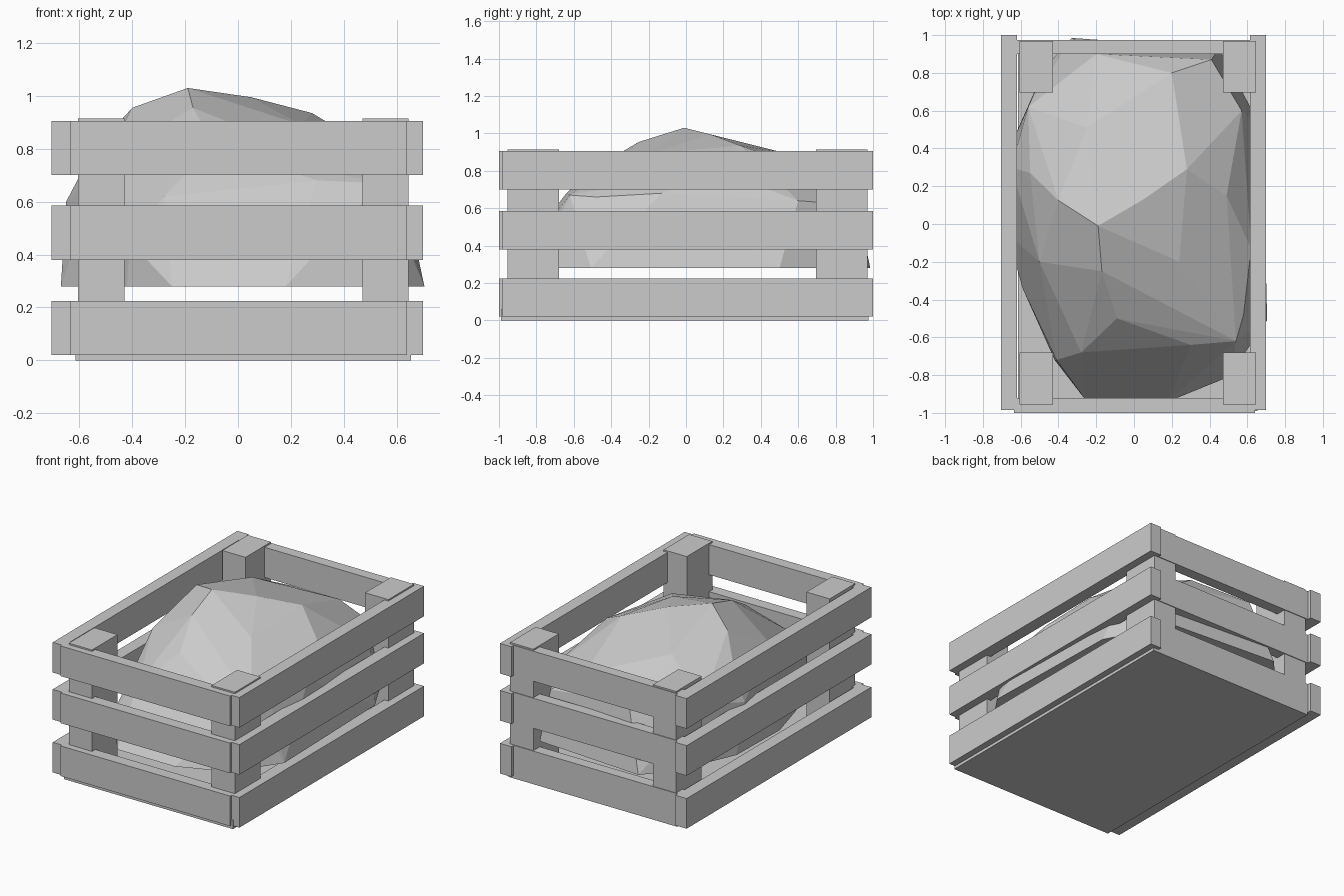
import bpy, bmesh


def box(name, x0, x1, y0, y1, z0, z1):
    me = bpy.data.meshes.new(name)
    bm = bmesh.new()
    bmesh.ops.create_cube(bm, size=1)
    for v in bm.verts:
        v.co = ((x0 + x1) / 2 + v.co.x * (x1 - x0),
                (y0 + y1) / 2 + v.co.y * (y1 - y0),
                (z0 + z1) / 2 + v.co.z * (z1 - z0))
    bm.to_mesh(me)
    bm.free()
    ob = bpy.data.objects.new(name, me)
    bpy.context.collection.objects.link(ob)


# Floor board
box("floor", -0.615, 0.655, -0.99, 0.975, 0, 0.06)

# Corner posts
for x in (-0.605, 0.47):
    for y in (-0.955, 0.695):
        box("corner_post", x, x + 0.175, y, y + 0.275, 0.01, 0.915)

# Three rows of slats on the four sides
for z0, z1 in ((0.02, 0.225), (0.38, 0.585), (0.70, 0.905)):
    box("left_slat", -0.705, -0.62, -0.985, 1.0, z0, z1)
    box("right_slat", 0.615, 0.70, -0.985, 1.0, z0, z1)
    box("front_slat", -0.635, 0.64, -1.0, -0.92, z0, z1)
    box("back_slat", -0.62, 0.615, 0.90, 0.975, z0, z1)

# Faceted heap filling the crate: upper facet corners, then its foot outline
top = [(-0.19, -0.01, 1.03), (0.05, 0.13, 0.995), (0.28, 0.29, 0.935),
       (-0.40, 0.125, 0.955), (-0.25, 0.51, 0.90), (0.20, 0.80, 0.76),
       (-0.20, 0.90, 0.70), (0.41, 0.87, 0.62), (-0.55, 0.27, 0.79),
       (-0.56, 0.62, 0.68), (-0.50, -0.20, 0.76), (-0.17, -0.25, 0.955),
       (-0.09, -0.50, 0.81), (0.24, -0.20, 0.89), (0.30, -0.64, 0.68),
       (0.54, -0.62, 0.67), (0.58, -0.48, 0.66), (-0.28, -0.68, 0.62),
       (0.49, 0.15, 0.81), (0.57, 0.60, 0.64), (0.62, -0.13, 0.68),
       (-0.65, 0.30, 0.60), (-0.41, -0.72, 0.45)]
foot = [(-0.25, -0.94), (0.18, -0.94), (0.50, -0.81), (0.705, -0.51),
        (0.68, 0.50), (0.45, 0.93), (0.0, 0.95), (-0.33, 0.985),
        (-0.47, 0.83), (-0.66, 0.40), (-0.67, -0.05), (-0.59, -0.34),
        (-0.42, -0.72)]
bm = bmesh.new()
for p in top + [(x, y, 0.28) for x, y in foot]:
    bm.verts.new(p)
res = bmesh.ops.convex_hull(bm, input=bm.verts[:])
loose = [v for v in bm.verts if not v.link_faces]
bmesh.ops.delete(bm, geom=loose, context='VERTS')
bmesh.ops.dissolve_limit(bm, angle_limit=0.08, verts=bm.verts[:], edges=bm.edges[:])
bmesh.ops.recalc_face_normals(bm, faces=bm.faces[:])
me = bpy.data.meshes.new("heap")
bm.to_mesh(me)
bm.free()
bpy.context.collection.objects.link(bpy.data.objects.new("heap", me))
